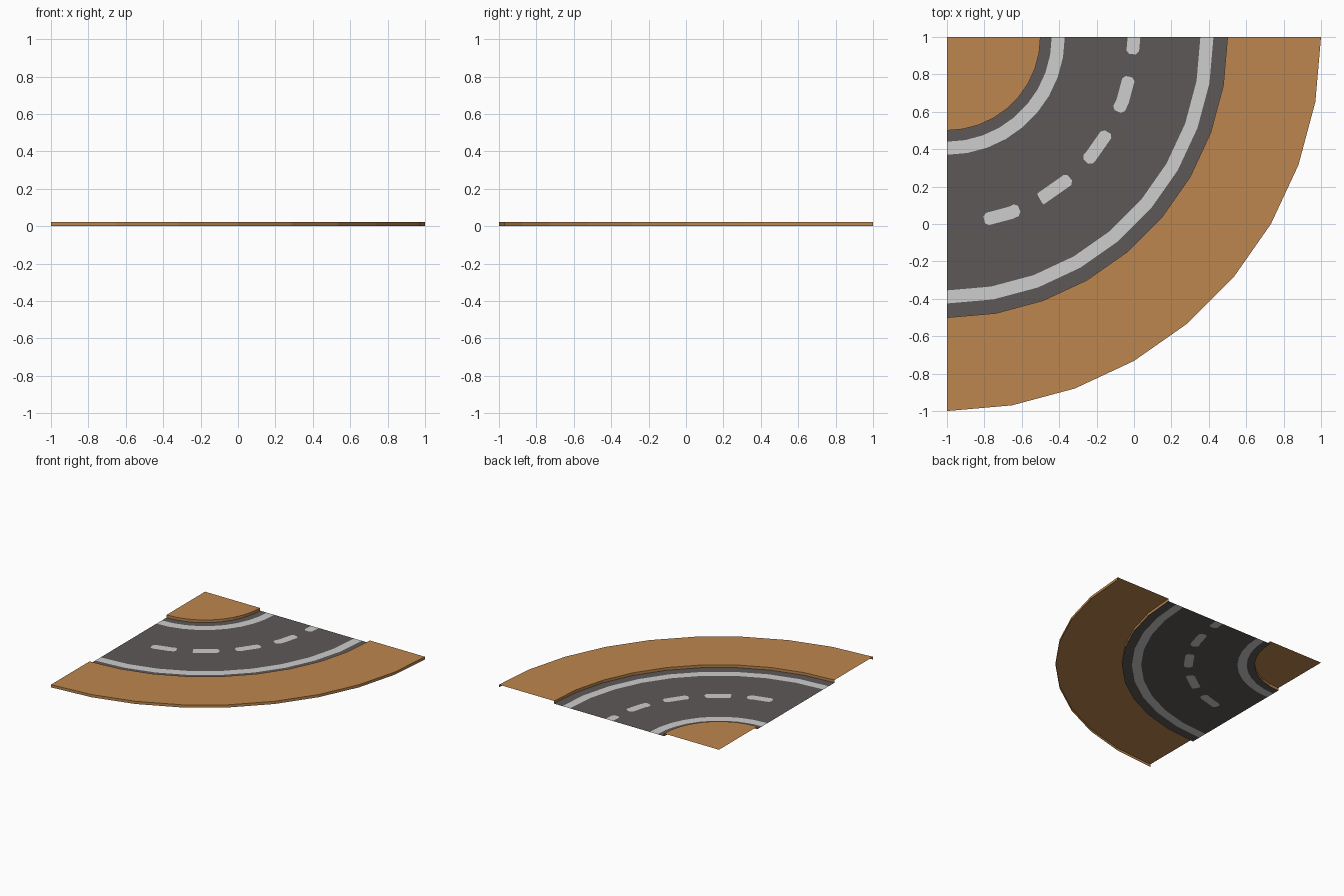
import bpy, bmesh, math

if "Cube" in bpy.data.objects:
    bpy.data.objects.remove(bpy.data.objects["Cube"])

H = 0.022                       # height of the sand banks above the road
STEP = 10                       # each arc segment spans ten degrees
CORNER = (-1.0, 1.0)            # centre of the bend


def material(name, rgb):
    m = bpy.data.materials.new(name)
    m.diffuse_color = (*rgb, 1)
    m.use_nodes = True
    m.node_tree.nodes["Principled BSDF"].inputs["Base Color"].default_value = m.diffuse_color
    return m


SAND = material("sand", (0.503, 0.240, 0.075))
ASPHALT = material("asphalt", (0.114, 0.098, 0.099))
PAINT = material("white_paint", (0.61, 0.61, 0.61))


def polar(r, deg, z):
    """Point on a faceted arc: angles between facet corners lie on the chord."""
    mid = (min(deg // STEP, 90 // STEP - 1) + 0.5) * STEP
    r *= math.cos(math.radians(STEP / 2)) / math.cos(math.radians(deg - mid))
    a = math.radians(deg)
    return (CORNER[0] + r * math.cos(a), CORNER[1] - r * math.sin(a), z)


def sweep(name, angles, profile, mats, rule=lambda i, mid: 0):
    """Sweep profile(angle) -> [(r, z)...] round the bend, colouring by rule."""
    bm = bmesh.new()
    cols = [[bm.verts.new(polar(r, a, z)) for r, z in profile(a)] for a in angles]
    for j in range(len(angles) - 1):
        c, d = cols[j], cols[j + 1]
        for i in range(len(c) - 1):
            f = bm.faces.new((c[i], d[i], d[i + 1], c[i + 1]))
            f.material_index = rule(i, (angles[j] + angles[j + 1]) / 2)
    bmesh.ops.remove_doubles(bm, verts=bm.verts, dist=1e-5)
    me = bpy.data.meshes.new(name)
    bm.to_mesh(me)
    bm.free()
    for m in mats:
        me.materials.append(m)
    ob = bpy.data.objects.new(name, me)
    bpy.context.collection.objects.link(ob)
    return ob


facets = list(range(0, 91, STEP))

# Sand banks: open underneath and at the cut ends
sweep("inner_sand_bank", facets, lambda a: [(0, H), (0.5, H), (0.5, 0)], [SAND])
sweep("outer_sand_bank", facets,
      lambda a: [(1.5, 0), (1.5, H), (2, H), (2, 0)], [SAND])

# Road sheet with edge lines and centre dashes cut into it
dashes = [(-6 + 18.3 * k, 5.3 + 18.3 * k) for k in range(5)]
ends = [e for d in dashes for e in d if e > 0]
bevels = [x for s, e in dashes for x in (s + 1, e - 1) if x > 0]
angles = sorted(set(facets + ends + bevels))


def road_profile(a):
    half = 0.018 if a in ends else 0.034        # clipped dash corners
    radii = (0.5, 0.56, 0.63, 1 - half, 1 + half, 1.355, 1.425, 1.5)
    return [(r, 0) for r in radii]


def road_colour(i, mid):
    in_dash = i == 3 and any(s < mid < e for s, e in dashes)
    return 1 if i in (1, 5) or in_dash else 0


sweep("road", angles, road_profile, [ASPHALT, PAINT], road_colour)
